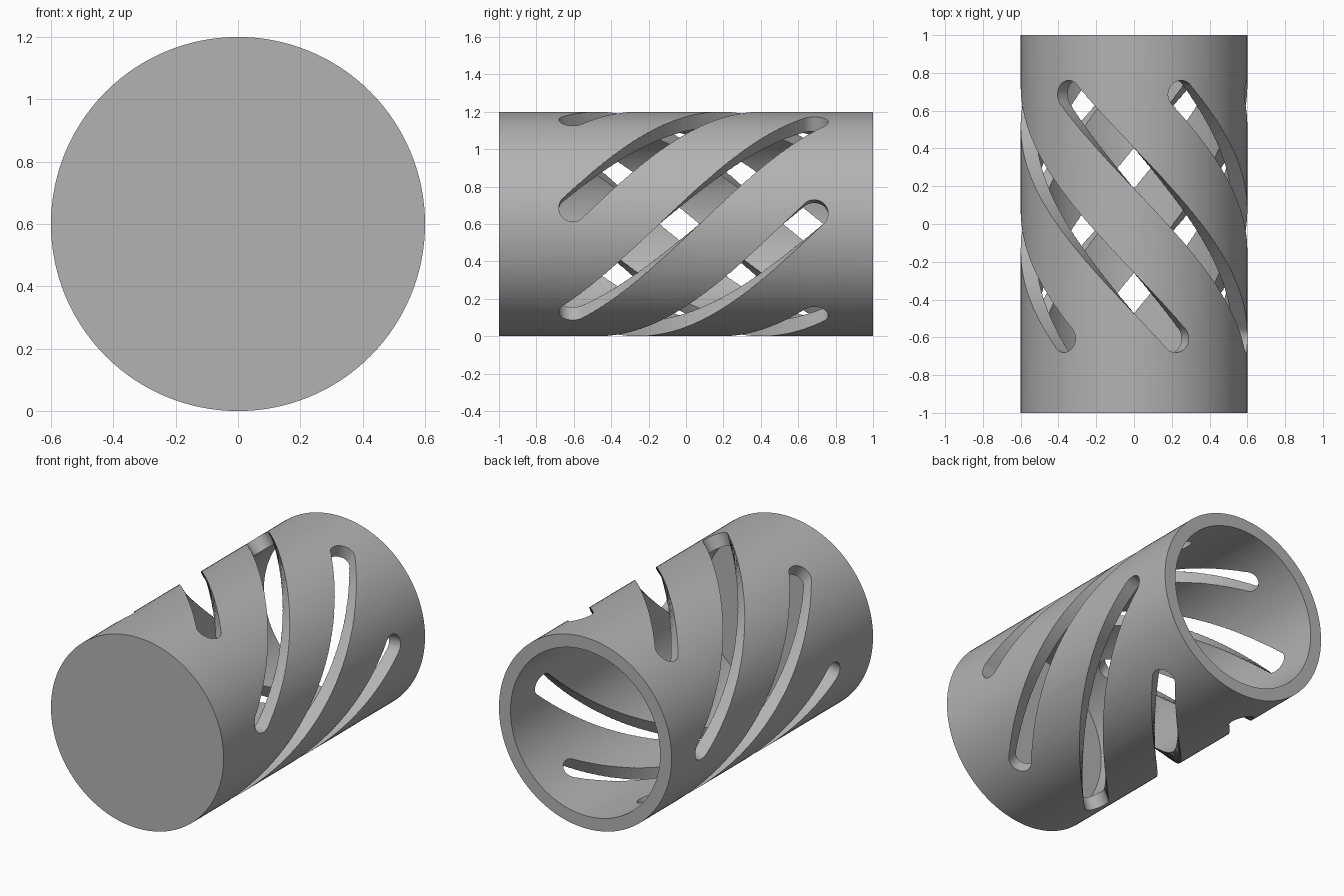
import bpy, bmesh, math

if "Cube" in bpy.data.objects:
    bpy.data.objects.remove(bpy.data.objects["Cube"])

R, WALL, LENGTH = 0.6, 0.08, 2.0        # outer radius, wall thickness, length
SIDES = 128
SLOTS, SLOT_R = 6, 0.075                # slot count and half width
START, END = (math.radians(8.3), -0.605), (math.radians(125), 0.685)  # slot end centres (angle, y)

grey = bpy.data.materials.new("grey")
grey.diffuse_color = (0.45, 0.45, 0.45, 1)
grey.use_nodes = True
grey.node_tree.nodes["Principled BSDF"].inputs["Base Color"].default_value = grey.diffuse_color


def make_object(name, bm):
    bmesh.ops.remove_doubles(bm, verts=bm.verts, dist=1e-5)
    bmesh.ops.recalc_face_normals(bm, faces=bm.faces)
    mesh = bpy.data.meshes.new(name)
    bm.to_mesh(mesh)
    bm.free()
    mesh.materials.append(grey)
    obj = bpy.data.objects.new(name, mesh)
    bpy.context.collection.objects.link(obj)
    return obj


def polar(r, a, y):
    return (r * math.cos(a), y, R + r * math.sin(a))


# Cup: closed at the front, open at the back
bm = bmesh.new()
profile = [(R, -1), (R, 1), (R - WALL, 1), (R - WALL, -1 + WALL)]
rings = [[bm.verts.new(polar(r, math.tau * i / SIDES, y)) for i in range(SIDES)] for r, y in profile]
for lower, upper in zip(rings, rings[1:]):
    for i in range(SIDES):
        j = (i + 1) % SIDES
        bm.faces.new((lower[i], lower[j], upper[j], upper[i]))
bm.faces.new(rings[0])
bm.faces.new(rings[-1])
cup = make_object("slotted_cup", bm)

# Slot outline in unrolled space: rows of (distance along slot, half width)
du, dv = (END[0] - START[0]) * R, END[1] - START[1]
# every slot sweeps from its start angle through the same turn
turn = math.radians(117)
du = turn * R
run = math.hypot(du, dv)
tu, tv = du / run, dv / run
ARC, STEPS = 10, 48
rows = [(-SLOT_R * math.cos(k * math.pi / 2 / ARC), SLOT_R * math.sin(k * math.pi / 2 / ARC)) for k in range(ARC)]
rows += [(run * k / STEPS, SLOT_R) for k in range(STEPS + 1)]
rows += [(run + SLOT_R * math.sin(k * math.pi / 2 / ARC), SLOT_R * math.cos(k * math.pi / 2 / ARC))
         for k in range(1, ARC + 1)]

# Helical slot cutters, wrapped radially through the wall
bm = bmesh.new()
for n in range(SLOTS):
    base = START[0] + n * math.tau / SLOTS
    sections = []
    for s, h in rows:
        section = []
        for r, side in ((0.42, -1), (0.42, 1), (0.7, 1), (0.7, -1)):
            u = s * tu - side * h * tv
            y = START[1] + s * tv + side * h * tu
            section.append(bm.verts.new(polar(r, base + u / R, y)))
        sections.append(section)
    for a, b in zip(sections, sections[1:]):
        for i in range(4):
            j = (i + 1) % 4
            bm.faces.new((a[i], a[j], b[j], b[i]))
cutter = make_object("slot_cutter", bm)
cutter.hide_render = True

cut = cup.modifiers.new("slots", 'BOOLEAN')
cut.operation, cut.solver, cut.object = 'DIFFERENCE', 'EXACT', cutter
bpy.context.view_layer.objects.active = cup
cup.select_set(True)
bpy.ops.object.modifier_apply(modifier=cut.name)
bpy.data.objects.remove(cutter)
bpy.ops.object.shade_smooth_by_angle(angle=math.radians(30))
